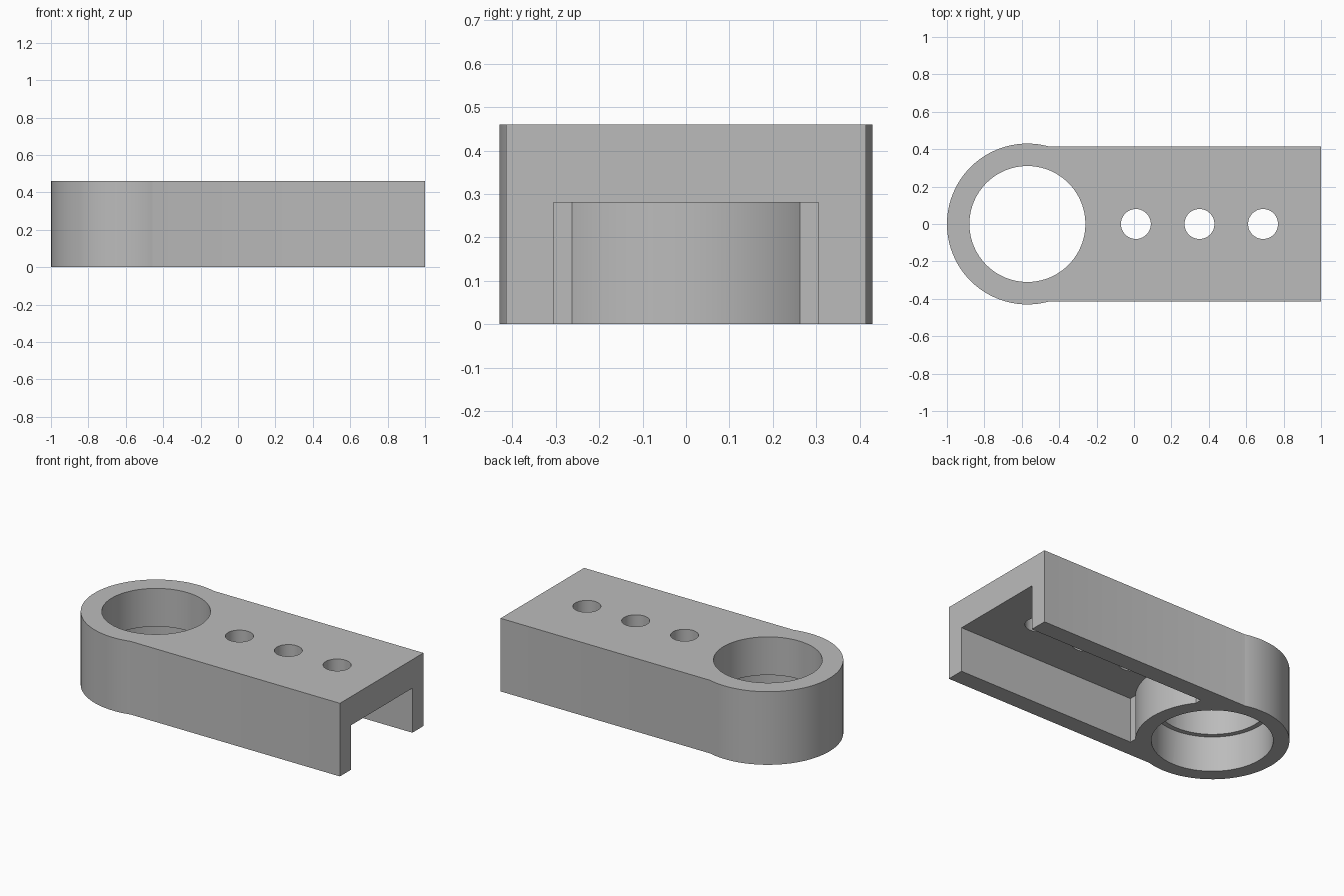
import bpy

cube = bpy.data.objects.get("Cube")
if cube:
    bpy.data.objects.remove(cube, do_unlink=True)

HEIGHT = 0.46
RING_X = -0.57

grey = bpy.data.materials.new("plain grey")
grey.use_nodes = True
grey.diffuse_color = (0.5, 0.5, 0.5, 1)
grey.node_tree.nodes["Principled BSDF"].inputs["Base Color"].default_value = (0.5, 0.5, 0.5, 1)


def box(name, x0, x1, half_y, z0, z1):
    bpy.ops.mesh.primitive_cube_add(size=1, location=((x0 + x1) / 2, 0, (z0 + z1) / 2))
    ob = bpy.context.object
    ob.name = name
    ob.scale = (x1 - x0, 2 * half_y, z1 - z0)
    bpy.ops.object.transform_apply(location=True, rotation=True, scale=True)
    return ob


def cylinder(name, x, radius, z0, z1, sides):
    bpy.ops.mesh.primitive_cylinder_add(vertices=sides, radius=radius, depth=z1 - z0,
                                        location=(x, 0, (z0 + z1) / 2))
    ob = bpy.context.object
    ob.name = name
    bpy.ops.object.transform_apply(location=True, rotation=True, scale=True)
    return ob


def combine(target, tool, operation):
    tool.hide_render = True
    mod = target.modifiers.new(tool.name, "BOOLEAN")
    mod.operation = operation
    mod.solver = "EXACT"
    mod.object = tool
    bpy.ops.object.select_all(action="DESELECT")
    bpy.context.view_layer.objects.active = target
    target.select_set(True)
    bpy.ops.object.modifier_apply(modifier=mod.name)
    bpy.data.objects.remove(tool, do_unlink=True)


# Arm: an inverted channel, open underneath and at its free end
body = box("bracket_body", RING_X, 1, 0.415, 0, HEIGHT)
combine(body, box("channel_cutter", -0.23, 1.1, 0.305, -0.1, 0.28), "DIFFERENCE")

# Round socket at the other end, bulging into the channel
combine(body, cylinder("socket", RING_X, 0.43, 0, HEIGHT, 96), "UNION")

# Stepped bore: narrow above, wider below
combine(body, cylinder("bore_cutter", RING_X, 0.31, -0.1, 0.6, 96), "DIFFERENCE")
combine(body, cylinder("counterbore_cutter", RING_X, 0.34, -0.1, 0.22, 96), "DIFFERENCE")

# Row of three screw holes through the top plate
for i in range(3):
    combine(body, cylinder("screw_hole_cutter", 0.01 + 0.34 * i, 0.08, 0.1, 0.6, 48), "DIFFERENCE")

# Finish
body.data.materials.clear()
body.data.materials.append(grey)
for face in body.data.polygons:
    face.material_index = 0
bpy.ops.object.shade_smooth_by_angle(angle=0.4)
